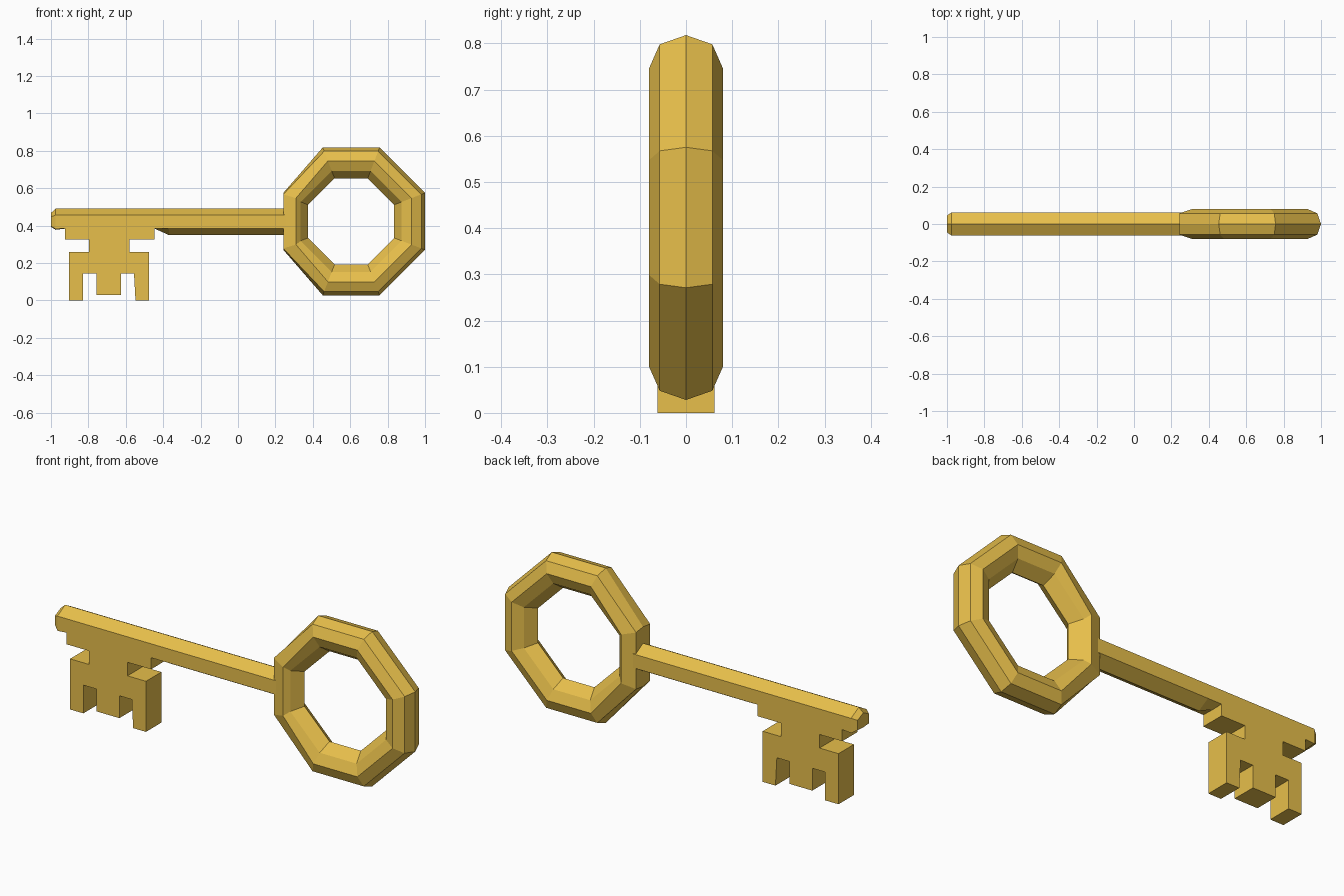
import bpy, bmesh

if "Cube" in bpy.data.objects:
    bpy.data.objects.remove(bpy.data.objects["Cube"])

gold = bpy.data.materials.new("gold")
gold.diffuse_color = (0.8, 0.52, 0.07, 1)
gold.use_nodes = True
gold.node_tree.nodes["Principled BSDF"].inputs["Base Color"].default_value = gold.diffuse_color


def loft(name, rings, closed=False):
    """Skin a list of equal-length point rings; close it into a loop or cap the ends."""
    bm = bmesh.new()
    vs = [[bm.verts.new(p) for p in r] for r in rings]
    n, m = len(vs), len(vs[0])
    for i in range(n if closed else n - 1):
        a, b = vs[i], vs[(i + 1) % n]
        for j in range(m):
            k = (j + 1) % m
            bm.faces.new((a[j], a[k], b[k], b[j]))
    if not closed:
        bm.faces.new(vs[0])
        bm.faces.new(vs[-1])
    bmesh.ops.recalc_face_normals(bm, faces=bm.faces)
    mesh = bpy.data.meshes.new(name)
    bm.to_mesh(mesh)
    bm.free()
    mesh.materials.append(gold)
    obj = bpy.data.objects.new(name, mesh)
    bpy.context.collection.objects.link(obj)
    return obj


# Bow: eight-sided tube swept around an octagon, flattened where the shaft joins
CX, CZ = 0.605, 0.423
section = [(0.395, 0), (0.375, 0.057), (0.323, 0.08), (0.27, 0.057),
           (0.23, 0), (0.27, -0.057), (0.323, -0.08), (0.375, -0.057)]
K = 0.385
corners = [(1, K), (K, 1), (-K, 1), (-1, K), (-1, -K), (-K, -1), (K, -1), (1, -K)]
rings = []
for ux, uz in corners:
    ring = []
    for r, y in section:
        x = CX + ux * r
        if ux == -1:
            x = max(x, 0.31 if abs(y) > 0.07 else 0.242)
        ring.append((x, y, CZ + uz * r))
    rings.append(ring)
loft("bow_ring", rings, closed=True)


# Shaft: hexagonal bar, chamfered tip, underside flattened above the bit
def hexagon(x, w, top, up, low, bottom):
    return [(x, 0, top), (x, w, up), (x, w, low),
            (x, 0, bottom), (x, -w, low), (x, -w, up)]


loft("shaft", [
    hexagon(-1.0, 0.045, 0.468, 0.447, 0.397, 0.394),
    hexagon(-0.975, 0.062, 0.491, 0.457, 0.382, 0.378),
    hexagon(-0.925, 0.062, 0.491, 0.457, 0.386, 0.384),
    hexagon(-0.445, 0.062, 0.491, 0.457, 0.386, 0.384),
    hexagon(-0.37, 0.062, 0.491, 0.457, 0.386, 0.35),
    hexagon(0.27, 0.062, 0.491, 0.457, 0.386, 0.35),
])

# Bit: extruded toothed outline
outline = [(-0.925, 0.386), (-0.925, 0.327), (-0.797, 0.327), (-0.797, 0.258),
           (-0.904, 0.258), (-0.904, 0), (-0.829, 0), (-0.829, 0.144),
           (-0.756, 0.144), (-0.756, 0.03), (-0.626, 0.03), (-0.626, 0.144),
           (-0.556, 0.144), (-0.548, 0), (-0.476, 0), (-0.476, 0.258),
           (-0.58, 0.258), (-0.58, 0.327), (-0.447, 0.327), (-0.447, 0.386)]
loft("bit", [[(x, y, z) for x, z in outline] for y in (-0.062, 0.062)])
